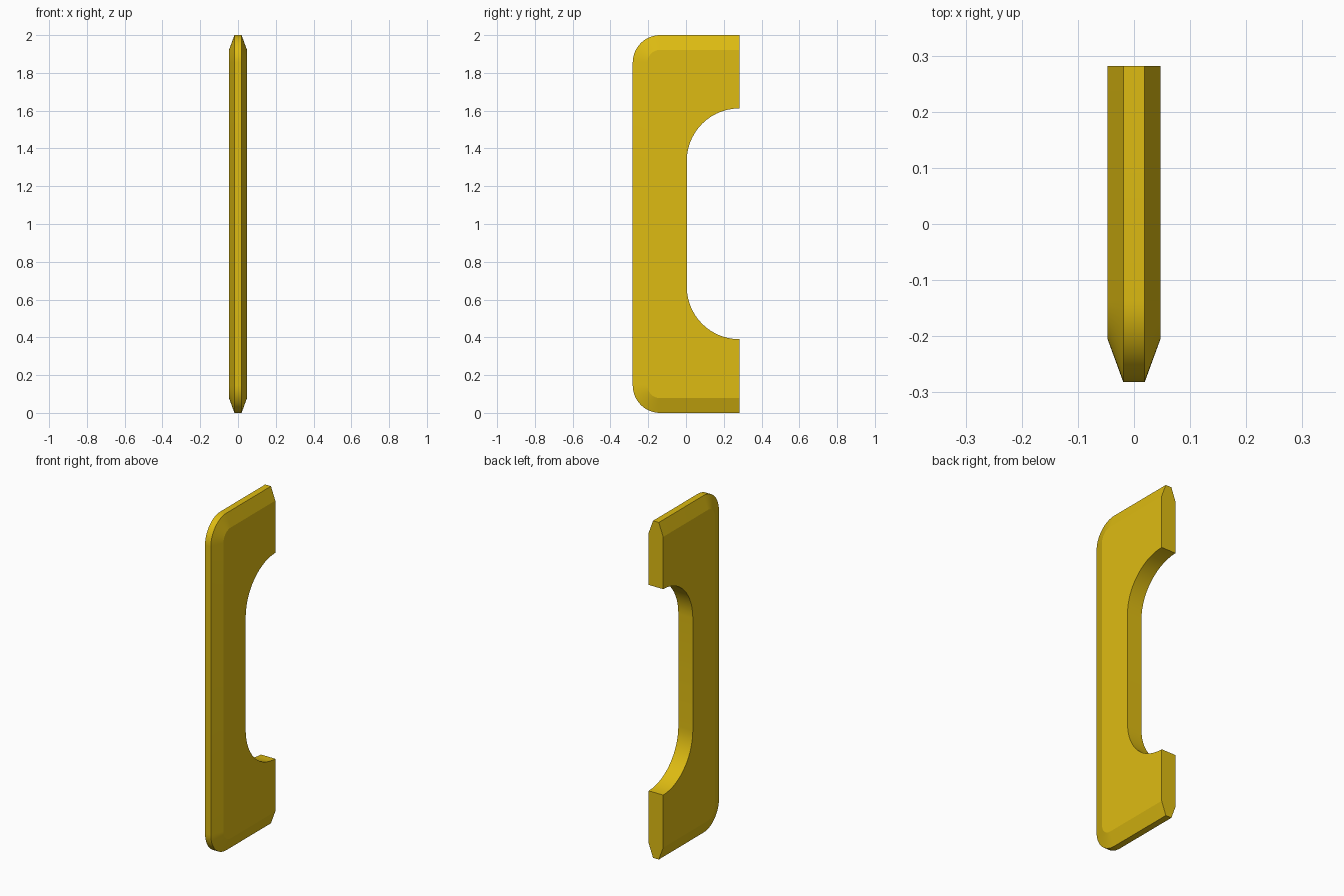
import bpy, bmesh
from math import sin, cos, pi, radians

cube = bpy.data.objects.get("Cube")
if cube:
    bpy.data.objects.remove(cube, do_unlink=True)

BACK, FRONT, HEIGHT = 0.282, -0.282, 2.0
BODY, RIM = 0.0475, 0.019          # half thickness of the body and of the outer rim
BEVEL, CORNER, STEPS = 0.078, 0.145, 14
GRIP_Y, GRIP_LOW, GRIP_HIGH = 0.004, 0.39, 1.612


def arc(cy, cz, r, start, end):
    angles = [start + (end - start) * i / STEPS for i in range(STEPS + 1)]
    return [(cy + r * cos(a), cz + r * sin(a)) for a in angles]


def outline(inset):
    """Open rounded outline from the top back corner round to the bottom one."""
    low, high = inset, HEIGHT - inset
    y, r = FRONT + CORNER, CORNER - inset
    return ([(BACK, high)]
            + arc(y, HEIGHT - CORNER, r, pi / 2, pi)
            + arc(y, CORNER, r, pi, 1.5 * pi)
            + [(BACK, low)])


# Yellow paint
yellow = bpy.data.materials.new("yellow paint")
yellow.use_nodes = True
color = (0.73, 0.50, 0.006, 1)
yellow.diffuse_color = color
yellow.node_tree.nodes["Principled BSDF"].inputs["Base Color"].default_value = color

# Rounded grip cutout, from the bottom back edge up to the top one
radius = BACK - GRIP_Y
cutout = (arc(BACK, GRIP_LOW + radius, radius, 1.5 * pi, pi)
          + arc(BACK, GRIP_HIGH - radius, radius, pi, pi / 2))

bm = bmesh.new()


def row(points, x):
    return [bm.verts.new((x, y, z)) for y, z in points]


def bridge(a, b):
    for i in range(len(a) - 1):
        bm.faces.new((a[i], a[i + 1], b[i + 1], b[i]))


rims, grips, sides = [], [], []
for s in (1, -1):
    rim, shoulder = row(outline(0), s * RIM), row(outline(BEVEL), s * BODY)
    grip = row(cutout, s * BODY)
    bridge(rim, shoulder)               # sloped bevel
    bm.faces.new(shoulder + grip)       # flat side
    rims.append(rim)
    grips.append(grip)
    sides.append(shoulder)

bridge(*rims)                           # outer edge
bridge(*grips)                          # inside of the grip

# Back ends of the two mounting feet
for end, grip_end in ((0, -1), (-1, 0)):
    bm.faces.new((rims[0][end], sides[0][end], grips[0][grip_end],
                  grips[1][grip_end], sides[1][end], rims[1][end]))

bmesh.ops.recalc_face_normals(bm, faces=bm.faces)
mesh = bpy.data.meshes.new("pull_handle")
bm.to_mesh(mesh)
bm.free()
mesh.materials.append(yellow)
handle = bpy.data.objects.new("pull_handle", mesh)
bpy.context.collection.objects.link(handle)

bpy.ops.object.select_all(action="DESELECT")
handle.select_set(True)
bpy.context.view_layer.objects.active = handle
bpy.ops.object.shade_smooth_by_angle(angle=radians(15))
